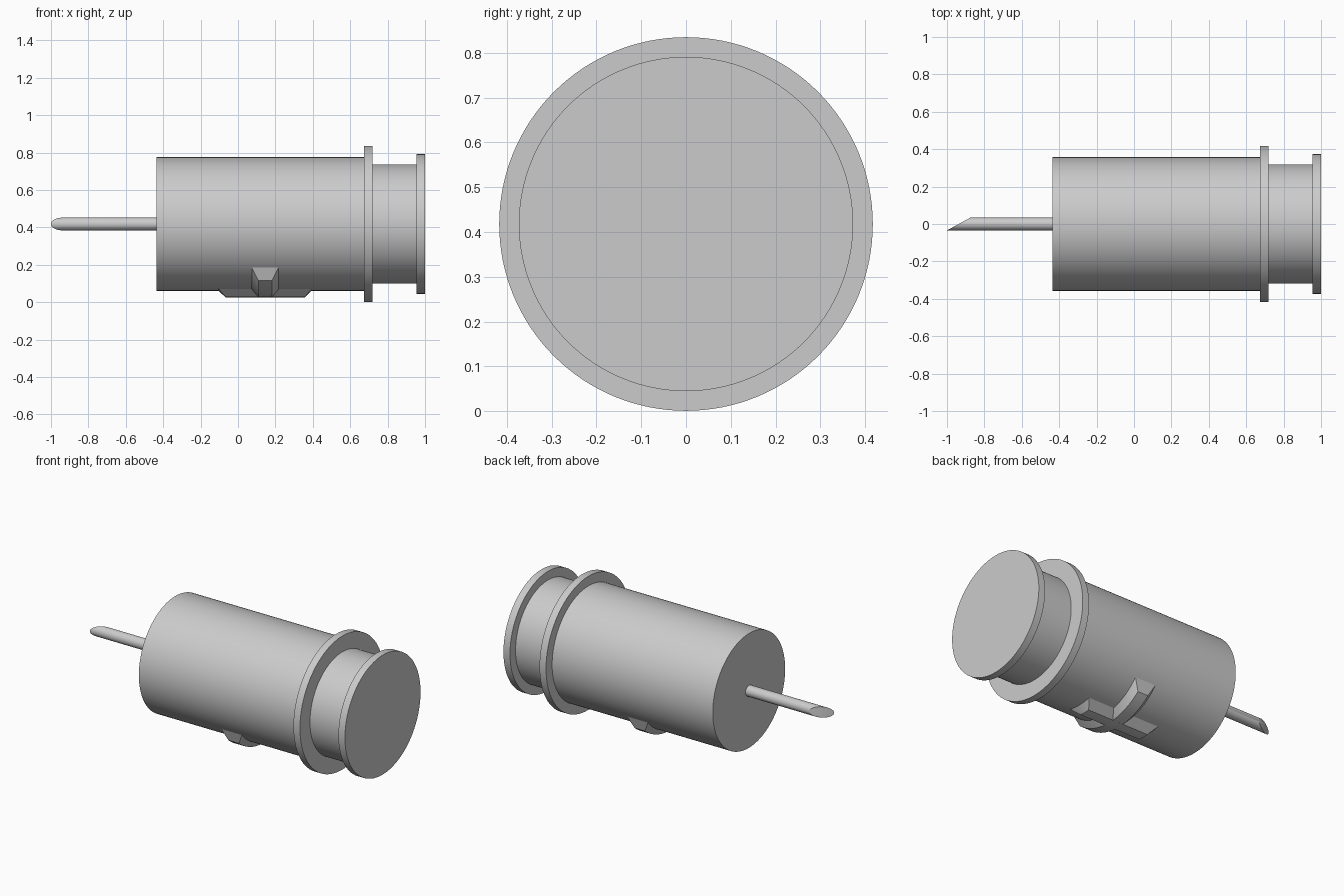
import bpy, bmesh, math
from mathutils import Matrix

cube = bpy.data.objects.get("Cube")
if cube:
    bpy.data.objects.remove(cube, do_unlink=True)

AXIS_Z = 0.418
grey = bpy.data.materials.new("plain_grey")
grey.use_nodes = True
grey.diffuse_color = (0.6, 0.6, 0.6, 1)
grey.node_tree.nodes["Principled BSDF"].inputs["Base Color"].default_value = (0.6, 0.6, 0.6, 1)


def finish(name, bm):
    """Turn a bmesh into a smooth, sharp-edged object on the main axis."""
    bmesh.ops.recalc_face_normals(bm, faces=bm.faces)
    mesh = bpy.data.meshes.new(name)
    bm.to_mesh(mesh)
    bm.free()
    mesh.materials.append(grey)
    obj = bpy.data.objects.new(name, mesh)
    obj.location.z = AXIS_Z
    bpy.context.collection.objects.link(obj)
    bpy.ops.object.select_all(action='DESELECT')
    obj.select_set(True)
    bpy.context.view_layer.objects.active = obj
    bpy.ops.object.shade_smooth_by_angle(angle=math.radians(30))


def rod(x0, x1, radius, sides=128):
    """Capped cylinder lying along x."""
    bm = bmesh.new()
    place = Matrix.Translation(((x0 + x1) / 2, 0, 0)) @ Matrix.Rotation(math.pi / 2, 4, 'Y')
    bmesh.ops.create_cone(bm, cap_ends=True, segments=sides, radius1=radius,
                          radius2=radius, depth=x1 - x0, matrix=place)
    return bm


def curved_bar(name, base_half, top_half, base_angle, top_angle, steps):
    """Bar with sloped sides, wrapped around the underside of the barrel."""
    bm = bmesh.new()
    rows = []
    for i in range(steps + 1):
        t = 2 * i / steps - 1
        row = []
        for x, angle, r in ((-base_half, base_angle, 0.354), (-top_half, top_angle, 0.392),
                            (top_half, top_angle, 0.392), (base_half, base_angle, 0.354)):
            a = t * angle
            row.append(bm.verts.new((0.145 + x, r * math.sin(a), -r * math.cos(a))))
        rows.append(row)
    for a, b in zip(rows, rows[1:]):
        for j in range(4):
            k = (j + 1) % 4
            bm.faces.new((a[j], a[k], b[k], b[j]))
    bm.faces.new(rows[0])
    bm.faces.new(rows[-1])
    finish(name, bm)


# Barrel, flange and plunger
for name, x0, x1, radius in (("barrel", -0.435, 0.69, 0.357),
                             ("barrel_flange", 0.675, 0.72, 0.417),
                             ("plunger", 0.70, 0.97, 0.318),
                             ("plunger_cap", 0.955, 1.0, 0.373)):
    finish(name, rod(x0, x1, radius))

# Needle with a slanted tip
R = 0.034
bm = rod(-1.0, -0.42, R, 48)
for v in bm.verts:
    if v.co.x < -0.9:
        v.co.x = -1.0 + 0.125 * (v.co.y + R) / (2 * R)
finish("needle", bm)

# Raised cross on the underside
curved_bar("cross_long_bar", 0.252, 0.212, 0.25, 0.09, 6)
curved_bar("cross_wrapped_bar", 0.075, 0.036, 0.88, 0.69, 24)
